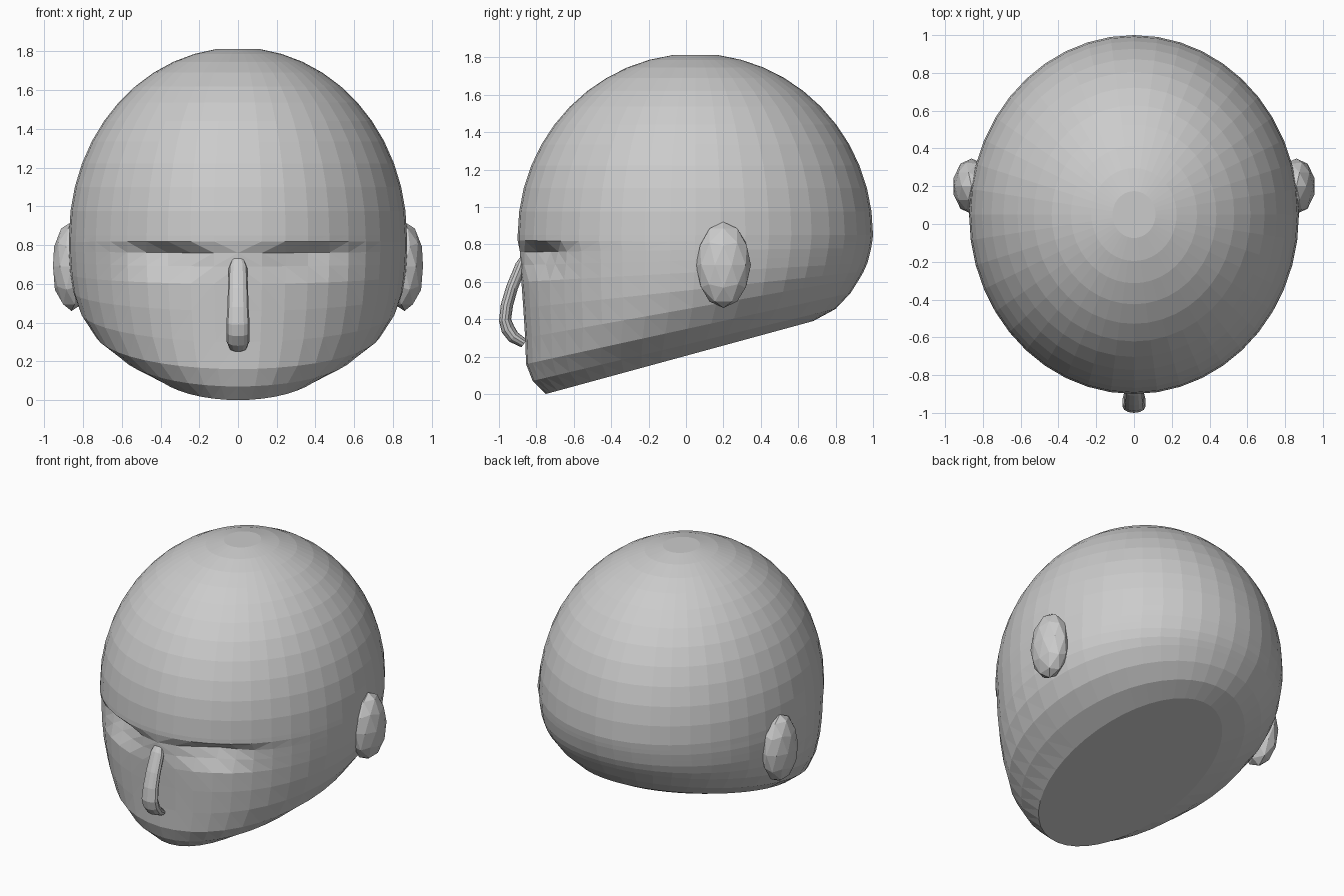
import bpy, bmesh, math

cube = bpy.data.objects.get("Cube")
if cube:
    bpy.data.objects.remove(cube)

skin = bpy.data.materials.new("plain grey")
skin.use_nodes = True
grey = (0.6, 0.6, 0.6, 1)
skin.diffuse_color = grey
skin.node_tree.nodes["Principled BSDF"].inputs["Base Color"].default_value = grey


def finish(name, bm):
    bmesh.ops.recalc_face_normals(bm, faces=bm.faces)
    mesh = bpy.data.meshes.new(name)
    bm.to_mesh(mesh)
    bm.free()
    mesh.materials.append(skin)
    obj = bpy.data.objects.new(name, mesh)
    bpy.context.collection.objects.link(obj)
    return obj


def loft(rings, sides):
    """Skin tilted oval rings given as front y, front z, back y, back z, half width."""
    bm = bmesh.new()
    rows = []
    for yf, zf, yb, zb, w in rings:
        row = []
        for i in range(sides):
            a = math.tau * i / sides
            t = (1 - math.cos(a)) / 2
            row.append(bm.verts.new((w * math.sin(a), yf + (yb - yf) * t, zf + (zb - zf) * t)))
        rows.append(row)
    for a, b in zip(rows, rows[1:]):
        for i in range(sides):
            j = (i + 1) % sides
            bm.faces.new((a[i], a[j], b[j], b[i]))
    for row in (rows[0], rows[-1]):
        bmesh.ops.poke(bm, faces=[bm.faces.new(row)])
    return bm


# Skull: half an ellipsoid above, tilted jaw rings below
rings = []
for k in range(1, 13):
    a = math.pi / 2 * k / 12
    s, z = math.sin(a), 0.85 + 0.97 * math.cos(a)
    rings.append((0.05 - 0.95 * s, z, 0.05 + 0.95 * s, z, 0.872 * s))
rings += [
    (-0.9, 0.82, 0.995, 0.81, 0.873),
    (-0.89, 0.76, 0.99, 0.78, 0.873),
    (-0.885, 0.69, 0.98, 0.74, 0.87),
    (-0.88, 0.6, 0.97, 0.7, 0.865),
    (-0.87, 0.46, 0.95, 0.655, 0.85),
    (-0.86, 0.3, 0.93, 0.62, 0.815),
    (-0.855, 0.16, 0.88, 0.54, 0.74),
    (-0.82, 0.07, 0.8, 0.455, 0.62),
    (-0.75, 0.0, 0.68, 0.39, 0.46),
]
head = loft(rings, 44)

# Eye sockets: hollow out the face under a sharp brow
for v in head.verts:
    if v.co.y < -0.3 and 0.5 < v.co.z < 0.815:
        depth = max(0, 1 - abs(v.co.z - 0.755) / 0.16)
        v.co.y += 0.085 * depth * math.exp(-((abs(v.co.x) - 0.36) / 0.19) ** 2)
bmesh.ops.triangulate(head, faces=[f for f in head.faces if f.calc_center_median().y < 0])
finish("head", head)

# Nose: a curved tube standing off the face
finish("nose", loft([
    (-0.88, 0.74, -0.87, 0.71, 0.03),
    (-0.91, 0.7, -0.86, 0.66, 0.048),
    (-0.96, 0.58, -0.9, 0.56, 0.052),
    (-0.99, 0.48, -0.925, 0.47, 0.055),
    (-1.0, 0.39, -0.935, 0.4, 0.06),
    (-0.985, 0.33, -0.92, 0.365, 0.06),
    (-0.945, 0.28, -0.9, 0.33, 0.06),
    (-0.88, 0.25, -0.85, 0.29, 0.045),
], 12))

# Ears: faceted ovals on both sides
for side, name in ((1, "left_ear"), (-1, "right_ear")):
    bm = bmesh.new()
    bmesh.ops.create_icosphere(bm, subdivisions=2, radius=1)
    for v in bm.verts:
        x, y, z = v.co
        v.co = (side * (0.86 + 0.1 * x), 0.2 + 0.147 * y, 0.69 + 0.23 * z)
    finish(name, bm)
